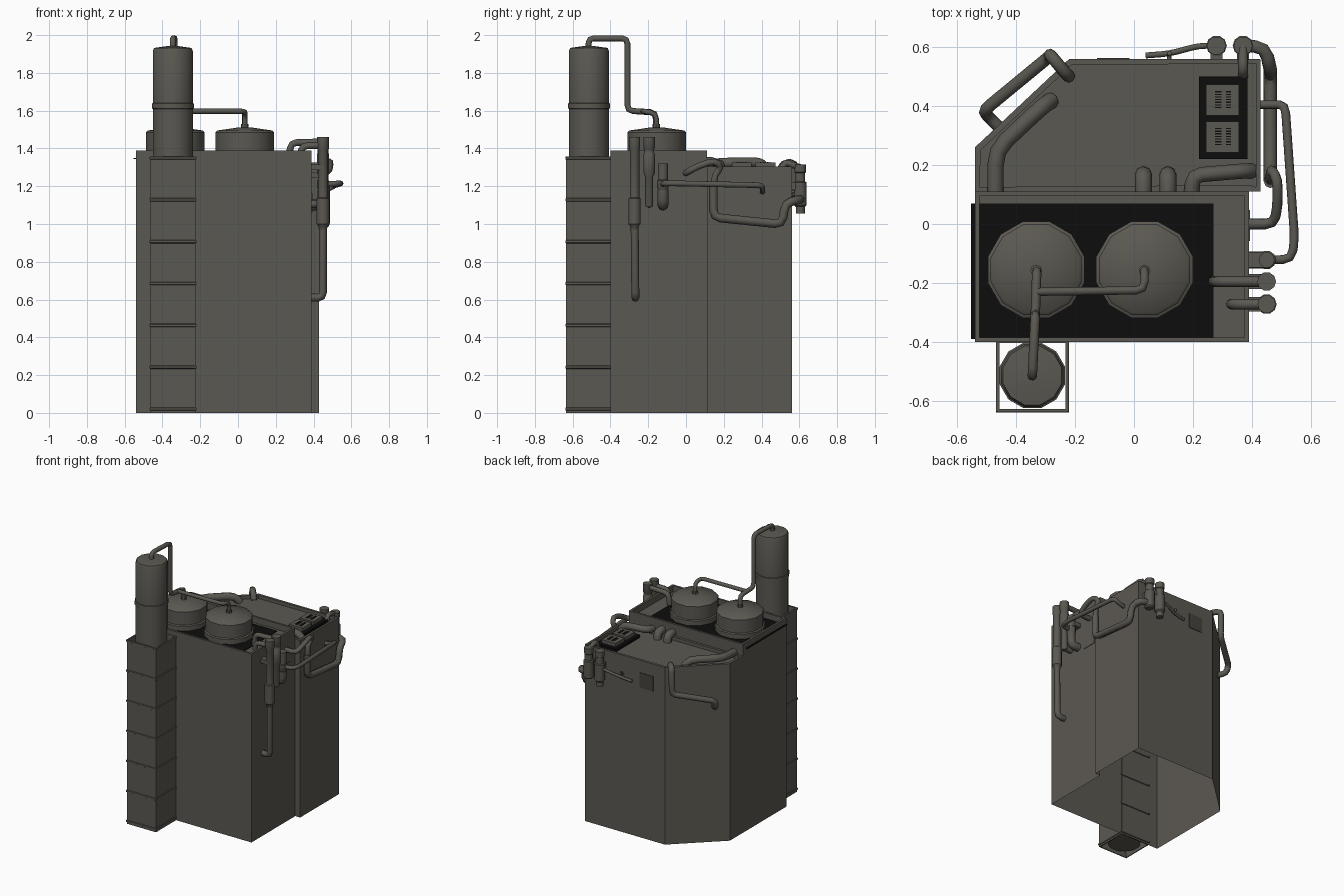
import bpy, bmesh, math
from mathutils import Vector

if "Cube" in bpy.data.objects:
    bpy.data.objects.remove(bpy.data.objects["Cube"])


def material(name, col):
    m = bpy.data.materials.new(name)
    m.diffuse_color = (*col, 1)
    m.use_nodes = True
    m.node_tree.nodes["Principled BSDF"].inputs["Base Color"].default_value = m.diffuse_color
    return m


GREY = material("warm grey metal", (0.105, 0.098, 0.083))
DARK = material("dark grey vent", (0.06, 0.055, 0.048))
BLACK = material("black roofing", (0.004, 0.004, 0.004))


def add(name, mesh, mat, smooth=None):
    mesh.materials.clear()
    mesh.materials.append(mat)
    ob = bpy.data.objects.new(name, mesh)
    bpy.context.collection.objects.link(ob)
    if smooth:
        mesh.polygons.foreach_set("use_smooth", [True] * len(mesh.polygons))
        mesh.set_sharp_from_angle(angle=math.radians(smooth))
    return ob


def from_bm(name, bm, mat, smooth=None):
    me = bpy.data.meshes.new(name)
    bm.to_mesh(me)
    bm.free()
    return add(name, me, mat, smooth)


def box(name, lo, hi, mat):
    bm = bmesh.new()
    bmesh.ops.create_cube(bm, size=1)
    for v in bm.verts:
        v.co = [lo[i] + (v.co[i] + 0.5) * (hi[i] - lo[i]) for i in range(3)]
    return from_bm(name, bm, mat)


def lathe(name, cx, cy, prof, sides=12, mat=GREY, turn=0.0, smooth=40, closed=False):
    """Spin a profile of (radius, z) around a vertical axis."""
    bm = bmesh.new()
    rings = []
    for r, z in prof:
        rings.append([bm.verts.new((cx + r * math.cos(turn + math.tau * i / sides),
                                    cy + r * math.sin(turn + math.tau * i / sides), z))
                      for i in range(sides)])
    pairs = list(zip(rings, rings[1:])) + ([(rings[-1], rings[0])] if closed else [])
    for a, b in pairs:
        for i in range(sides):
            j = (i + 1) % sides
            bm.faces.new((a[i], a[j], b[j], b[i]))
    if not closed:
        bm.faces.new(rings[0][::-1])
        bm.faces.new(rings[-1])
    bmesh.ops.recalc_face_normals(bm, faces=bm.faces)
    return from_bm(name, bm, mat, smooth)


def pipe(name, pts, r, bend=0.03):
    """Tube along a path with rounded corners."""
    p = [Vector(q) for q in pts]
    path = [p[0]]
    for a, b, c in zip(p, p[1:], p[2:]):
        d1, d2 = a - b, c - b
        s = b + d1.normalized() * min(bend, d1.length * 0.45)
        e = b + d2.normalized() * min(bend, d2.length * 0.45)
        path += [s, (s + 2 * b + e) / 4, e]
    path.append(p[-1])
    cu = bpy.data.curves.new(name, 'CURVE')
    cu.dimensions = '3D'
    cu.bevel_depth, cu.bevel_resolution, cu.use_fill_caps = r, 2, True
    sp = cu.splines.new('POLY')
    sp.points.add(len(path) - 1)
    for q, v in zip(sp.points, path):
        q.co = (*v, 1)
    tmp = bpy.data.objects.new(name + "_path", cu)
    bpy.context.collection.objects.link(tmp)
    bpy.context.view_layer.update()
    me = bpy.data.meshes.new_from_object(tmp.evaluated_get(bpy.context.evaluated_depsgraph_get()))
    bpy.data.objects.remove(tmp)
    return add(name, me, GREY, 50)


def building(name, outline, bottoms, h, depth, rim=0.022):
    """Open-bottomed walls with a parapet rim and a sunken roof."""
    bm = bmesh.new()
    top = bm.faces.new([bm.verts.new((x, y, h)) for x, y in outline])
    tv = list(top.verts)
    for i, zb in enumerate(bottoms):
        if zb is not None:
            a, b = tv[i], tv[(i + 1) % len(tv)]
            bm.faces.new((bm.verts.new((a.co.x, a.co.y, zb)),
                          bm.verts.new((b.co.x, b.co.y, zb)), b, a))
    bm.normal_update()
    inner = bmesh.ops.inset_individual(bm, faces=[top], thickness=rim)
    bmesh.ops.inset_individual(bm, faces=[top], thickness=0.0, depth=0.0)
    bmesh.ops.translate(bm, verts=top.verts, vec=(0, 0, -depth))
    bmesh.ops.remove_doubles(bm, verts=bm.verts, dist=1e-5)
    return from_bm(name, bm, GREY)


# Two joined blocks
building("front_block", [(-.54, -.40), (.39, -.40), (.39, .11), (-.54, .11)],
         [0, 0, 1.26, 0], 1.39, 0.045)
building("back_block", [(-.54, .11), (.39, .11), (.43, .11), (.43, .56), (-.22, .56), (-.54, .26)],
         [None, 0, 0, 0, 0, 0], 1.305, 0.025)
box("roof_covering", (-.553, -.39, 1.345), (.27, .07, 1.35), BLACK)

# Roof tanks
for i, x in enumerate((-.332, .036)):
    lathe(f"roof_tank_{i}", x, -.155, [(.17, 1.35), (.17, 1.385), (.16, 1.39), (.16, 1.485),
                                       (.15, 1.495), (.03, 1.512)], turn=math.radians(15))

# Banded open tower with the stack inside it
prof = [(.119, 0)]
for k in range(7):
    z = 0.012 + k * 0.2215
    prof += [(.119, z), (.124, z + .003), (.124, z + .014), (.119, z + .017)]
prof += [(.119, 1.355), (.112, 1.355), (.112, 0)]
lathe("tower_casing", -.344, -.515, [(r * math.sqrt(2), z) for r, z in prof], sides=4,
      turn=math.pi / 4, smooth=None, closed=True)
lathe("stack", -.345, -.514, [(.11, .02), (.11, 1.61), (.115, 1.612), (.115, 1.638), (.11, 1.64),
                              (.11, 1.915), (.103, 1.932), (.03, 1.942)], turn=math.radians(15))

# Pipes between stack and tanks
pipe("stack_pipe", [(-.345, -.515, 1.93), (-.345, -.515, 1.983), (-.335, -.31, 1.983),
                    (-.335, -.31, 1.60), (-.33, -.16, 1.59), (-.33, -.16, 1.50)], .016)
pipe("tank_link_pipe", [(-.33, -.23, 1.597), (.036, -.225, 1.597), (.036, -.157, 1.585),
                        (.036, -.157, 1.50)], .014)
for i, x in enumerate((-.332, .036)):
    lathe(f"tank_collar_{i}", x, -.158, [(.02, 1.50), (.02, 1.53)], 8)

# Right wall fittings
lathe("drain_canister", .45, -.272, [(.018, .96), (.025, .99), (.034, 1.0), (.034, 1.135), (.027, 1.14),
                                     (.027, 1.39), (.031, 1.40), (.031, 1.46)], 10)
pipe("drain_pipe", [(.45, -.272, 1.0), (.45, -.268, .61), (.39, -.268, .61)], .021)
pipe("drain_feed", [(.33, -.272, 1.36), (.34, -.272, 1.415), (.45, -.272, 1.415)], .018)
lathe("upper_canister", .45, -.195, [(.018, 1.09), (.022, 1.10), (.022, 1.25), (.032, 1.27), (.032, 1.37),
                                     (.028, 1.375), (.028, 1.395), (.032, 1.40), (.032, 1.46)], 10)
pipe("upper_feed", [(.27, -.195, 1.35), (.28, -.195, 1.43), (.45, -.195, 1.435)], .018)
pipe("upper_outlet", [(.45, -.195, 1.16), (.45, -.195, 1.105), (.39, -.195, 1.105)], .02)
lathe("lower_canister", .45, -.122, [(.024, 1.14), (.024, 1.18), (.032, 1.19), (.032, 1.23),
                                     (.027, 1.235), (.027, 1.32)], 10)
pipe("lower_elbow", [(.45, -.122, 1.18), (.45, -.122, 1.10), (.39, -.122, 1.10)], .029)
for i, (y, z) in enumerate(((-.122, 1.26), (-.195, 1.31), (-.272, 1.3))):
    box(f"bracket_{i}", (.385, y - .025, z - .015), (.44, y + .025, z + .015), GREY)
pipe("side_long_pipe", [(.45, -.122, 1.21), (.535, -.12, 1.215), (.545, -.05, 1.215), (.513, .405, 1.205),
                        (.47, .405, 1.18), (.42, .405, 1.17)], .015)
pipe("side_loop_top", [(.385, 0, 1.27), (.475, 0, 1.27), (.487, .06, 1.305), (.487, .15, 1.335),
                       (.465, .19, 1.30), (.463, .15, 1.26), (.463, .15, 1.1)], .018)
pipe("side_loop_pipe", [(.463, .145, 1.2), (.463, .145, 1.035), (.463, .51, .998),
                        (.463, .525, 1.11), (.445, .60, 1.13), (.37, .605, 1.13)], .023, .04)

# Back wall fittings
for i, (x, zb) in enumerate(((.28, 1.055), (.37, 1.09))):
    lathe(f"back_canister_{i}", x, .605, [(.025, zb), (.025, 1.09), (.035, 1.10), (.035, 1.22),
                                          (.027, 1.225), (.027, 1.27), (.032, 1.275), (.032, 1.315)], 10)
    box(f"back_bracket_{i}", (x - .02, .55, 1.18), (x + .02, .59, 1.22), GREY)
pipe("back_roof_feed", [(.37, .50, 1.28), (.37, .525, 1.33), (.37, .57, 1.31), (.37, .605, 1.30)], .017)
pipe("back_thin_pipe", [(.28, .605, 1.19), (.22, .605, 1.18), (.12, .578, 1.15), (.04, .572, 1.14)], .01)
pipe("back_thin_return", [(.12, .58, 1.19), (.12, .575, 1.17), (.12, .55, 1.17)], .008)
pipe("corner_pipe", [(-.22, .50, 1.28), (-.235, .515, 1.32), (-.285, .575, 1.325), (-.285, .57, 1.13),
                     (-.51, .385, 1.07), (-.50, .37, 1.01), (-.455, .325, 1.0)], .021)

# Access panels
box("side_panel", (.38, -.058, 1.06), (.394, .048, 1.165), GREY)
box("back_panel", (-.125, .55, 1.105), (-.015, .564, 1.215), DARK)

# Pipes on the back roof
pipe("roof_pipe_left", [(-.47, .10, 1.315), (-.47, .25, 1.325), (-.31, .40, 1.325), (-.28, .42, 1.28)], .028, .05)
pipe("roof_pipe_right", [(.195, .10, 1.31), (.2, .165, 1.32), (.37, .18, 1.315), (.40, .18, 1.28)], .026)
for i, x in enumerate((.032, .115)):
    pipe(f"roof_elbow_{i}", [(x, .10, 1.325), (x, .165, 1.325), (x, .168, 1.27)], .029, .035)

# Roof ventilators: grey boxes with slats on a black base
box("vent_base", (.22, .22, 1.275), (.385, .50, 1.30), BLACK)
for n, y in enumerate((.243, .368)):
    box(f"vent_box_{n}", (.245, y, 1.295), (.357, y + .105, 1.325), GREY)
    for k in range(7):
        for c, (x0, w) in enumerate(((.275, .022), (.312, .018))):
            yy = y + .025 + k * .009
            box(f"vent_slat_{n}_{k}_{c}", (x0, yy, 1.324), (x0 + w, yy + .004, 1.327), BLACK)
